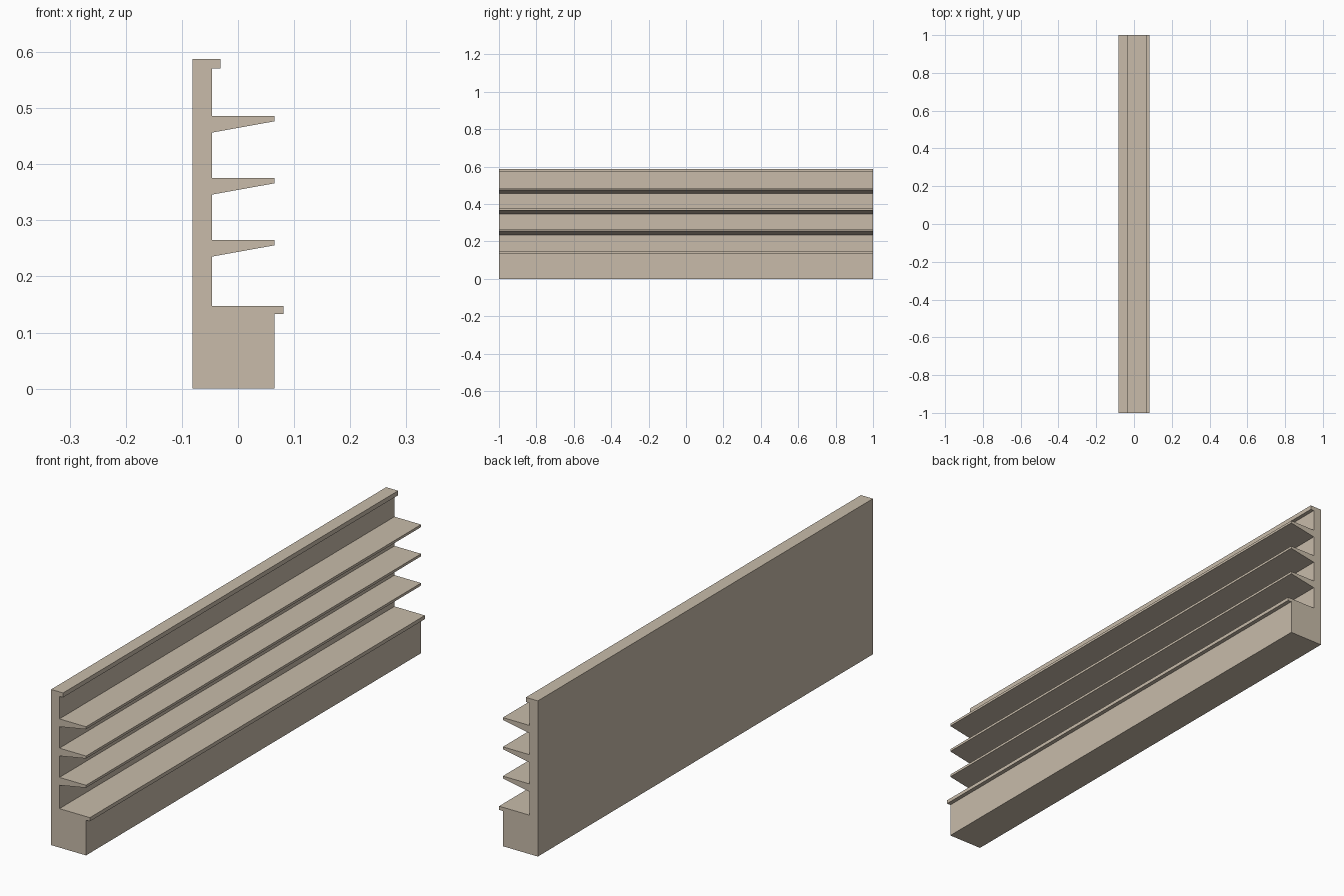
import bpy, bmesh

if "Cube" in bpy.data.objects:
    bpy.data.objects.remove(bpy.data.objects["Cube"])

# Single flat colour
mat = bpy.data.materials.new("warm beige")
mat.diffuse_color = (0.58, 0.50, 0.40, 1)
mat.use_nodes = True
mat.node_tree.nodes["Principled BSDF"].inputs["Base Color"].default_value = mat.diffuse_color

BACK, WALL, TIP, LIP = -0.081, -0.046, 0.065, 0.081

# Cross-section in x, z: base block with overhanging edge
profile = [(BACK, 0), (TIP, 0), (TIP, 0.133), (LIP, 0.133), (LIP, 0.147), (WALL, 0.147)]

# Three tapered shelves, bottom to top
for top in (0.265, 0.3755, 0.486):
    profile += [(WALL, top - 0.0295), (TIP, top - 0.0095), (TIP, top), (WALL, top)]

# Small lip at the top of the back panel
profile += [(WALL, 0.571), (-0.031, 0.571), (-0.031, 0.588), (BACK, 0.588)]

# Extrude the cross-section along y
bm = bmesh.new()
face = bm.faces.new([bm.verts.new((x, -1, z)) for x, z in profile])
ext = bmesh.ops.extrude_face_region(bm, geom=[face], use_keep_orig=True)
new_verts = [g for g in ext["geom"] if isinstance(g, bmesh.types.BMVert)]
bmesh.ops.translate(bm, verts=new_verts, vec=(0, 2, 0))
bmesh.ops.recalc_face_normals(bm, faces=bm.faces)

mesh = bpy.data.meshes.new("tiered_shelf_rack")
bm.to_mesh(mesh)
bm.free()
mesh.materials.append(mat)
rack = bpy.data.objects.new("tiered_shelf_rack", mesh)
bpy.context.collection.objects.link(rack)
